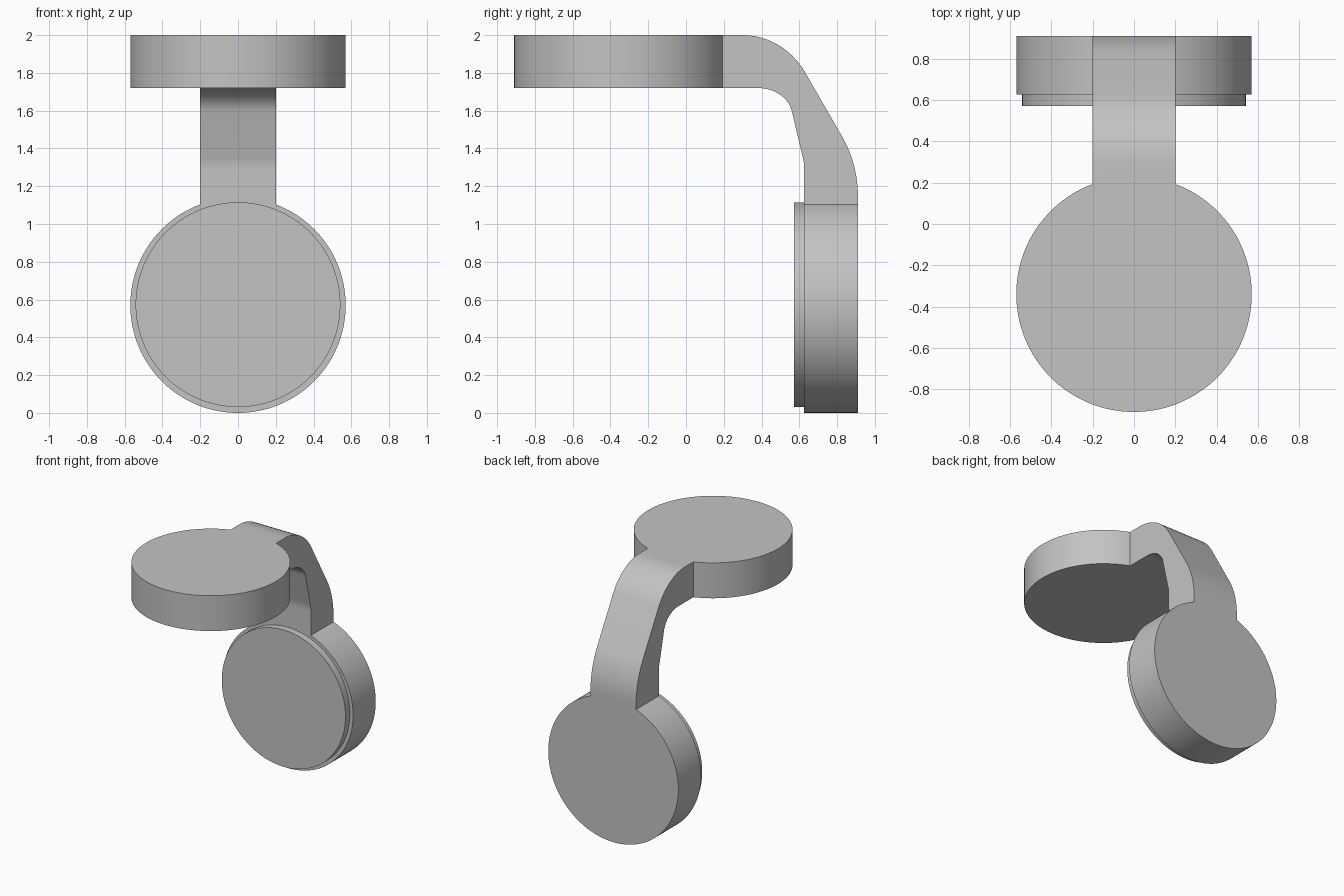
import bpy, bmesh, math
from mathutils import Vector

cube = bpy.data.objects.get("Cube")
if cube:
    bpy.data.objects.remove(cube, do_unlink=True)

grey = bpy.data.materials.new("plain grey")
grey.use_nodes = True
colour = (0.55, 0.55, 0.55, 1)
grey.diffuse_color = colour
grey.node_tree.nodes["Principled BSDF"].inputs["Base Color"].default_value = colour

RADIUS, HALF_WIDTH = 0.57, 0.2
TOP_Y, LOW_Z = -0.34, 0.57      # disc centres
BACK, INNER = 0.91, 0.626       # arm faces at the lower disc
TOP, UNDER = 2.0, 1.72          # arm faces at the upper disc


def finish(obj):
    obj.data.materials.append(grey)
    bpy.ops.object.select_all(action='DESELECT')
    obj.select_set(True)
    bpy.context.view_layer.objects.active = obj
    bpy.ops.object.shade_smooth_by_angle(angle=math.radians(25))


def disc(name, radius, depth, location, tilt=0):
    bpy.ops.mesh.primitive_cylinder_add(vertices=128, radius=radius, depth=depth,
                                        location=location, rotation=(tilt, 0, 0))
    obj = bpy.context.object
    obj.name = name
    finish(obj)


def arc(a, corner, b, steps=14):
    """Rounded bend from a to b, tangent to both legs through the corner."""
    a, corner, b = Vector(a), Vector(corner), Vector(b)
    weight = math.cos((corner - a).angle(b - corner) / 2)
    points = []
    for i in range(steps + 1):
        t = i / steps
        wa, wc, wb = (1 - t) ** 2, 2 * t * (1 - t) * weight, t * t
        points.append((a * wa + corner * wc + b * wb) / (wa + wc + wb))
    return points


# Discs
disc("upper_disc", RADIUS, TOP - UNDER, (0, TOP_Y, (TOP + UNDER) / 2))
disc("lower_disc", RADIUS, BACK - INNER, (0, (BACK + INNER) / 2, LOW_Z), math.pi / 2)
disc("face_plate", 0.542, 0.07, (0, 0.606, 0.573), math.pi / 2)

# Bent arm: outer and inner side profiles in the y-z plane
outer = arc((0.30, TOP), (0.517, TOP), (0.63, 1.804)) \
    + arc((0.825, 1.466), (BACK, 1.319), (BACK, 1.15))
inner = arc((0.38, UNDER), (0.531, UNDER), (0.56, 1.598)) \
    + arc((0.618, 1.354), (INNER, 1.325), (INNER, 1.29), 6)

bm = bmesh.new()
loops = []
stations = 24
for i in range(stations + 1):
    x = HALF_WIDTH * (2 * i / stations - 1)
    # Ends follow the round rims of both discs
    reach = math.sqrt(RADIUS ** 2 - x ** 2) - 0.001
    y, z = TOP_Y + reach, LOW_Z + reach
    section = [(y, TOP)] + [tuple(p) for p in outer] + [(BACK, z), (INNER, z)]
    section += [tuple(p) for p in reversed(inner)] + [(y, UNDER)]
    loops.append([bm.verts.new((x, *p)) for p in section])
for a, b in zip(loops, loops[1:]):
    for j in range(len(a)):
        k = (j + 1) % len(a)
        bm.faces.new((a[j], a[k], b[k], b[j]))
bm.faces.new(loops[0])
bm.faces.new(loops[-1])
bmesh.ops.recalc_face_normals(bm, faces=bm.faces)
mesh = bpy.data.meshes.new("bent_arm")
bm.to_mesh(mesh)
bm.free()
arm = bpy.data.objects.new("bent_arm", mesh)
bpy.context.collection.objects.link(arm)
finish(arm)
